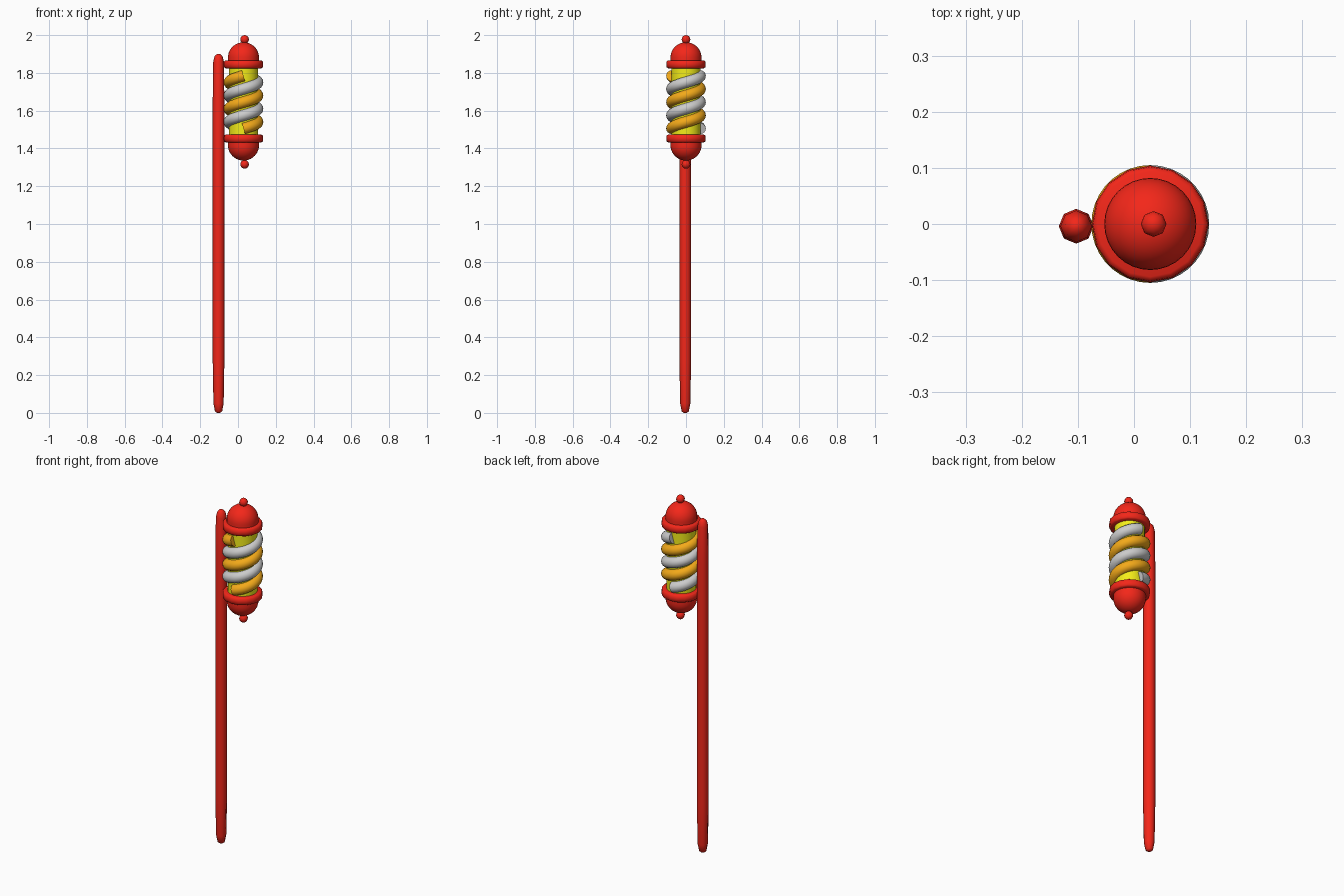
import bpy, bmesh, math
from mathutils import Vector

if "Cube" in bpy.data.objects:
    bpy.data.objects.remove(bpy.data.objects["Cube"])

CX = 0.029  # axis of the striped lamp


def material(name, rgb):
    m = bpy.data.materials.new(name)
    m.diffuse_color = (*rgb, 1)
    m.use_nodes = True
    m.node_tree.nodes["Principled BSDF"].inputs["Base Color"].default_value = m.diffuse_color
    return m


RED = material("red", (0.9, 0.02, 0.01))
YELLOW = material("yellow", (0.9, 0.85, 0.01))
ORANGE = material("orange", (0.9, 0.4, 0.01))
WHITE = material("light_grey", (0.6, 0.6, 0.6))


def finish(name, bm, mat, angle=40):
    bmesh.ops.recalc_face_normals(bm, faces=bm.faces)
    me = bpy.data.meshes.new(name)
    bm.to_mesh(me)
    bm.free()
    me.materials.append(mat)
    ob = bpy.data.objects.new(name, me)
    bpy.context.collection.objects.link(ob)
    bpy.ops.object.select_all(action='DESELECT')
    ob.select_set(True)
    bpy.context.view_layer.objects.active = ob
    bpy.ops.object.shade_smooth_by_angle(angle=math.radians(angle))
    return ob


def skin(bm, rings):
    """Bridge rings of points and cap both ends."""
    loops = [[bm.verts.new(p) for p in ring] for ring in rings]
    n = len(loops[0])
    for a, b in zip(loops, loops[1:]):
        for i in range(n):
            j = (i + 1) % n
            bm.faces.new((a[i], a[j], b[j], b[i]))
    bm.faces.new(loops[0][::-1])
    bm.faces.new(loops[-1])


def lathe(name, profile, sides, mat, x=CX, y=0.0, angle=40):
    bm = bmesh.new()
    skin(bm, [[(x + r * math.cos(2 * math.pi * i / sides),
                y + r * math.sin(2 * math.pi * i / sides), z)
               for i in range(sides)] for r, z in profile])
    return finish(name, bm, mat, angle)


def stripe(name, start, mat, z0=1.505, z1=1.785, R=0.075, r=0.03, turns=2, steps=72, sides=16):
    bm = bmesh.new()
    rings = []
    slope = (z1 - z0) / (turns * 2 * math.pi)
    for k in range(steps + 1):
        t = k / steps
        a = start + turns * 2 * math.pi * t
        out = Vector((math.cos(a), math.sin(a), 0))
        tangent = Vector((-R * math.sin(a), R * math.cos(a), slope)).normalized()
        up = tangent.cross(out)
        c = Vector((CX, 0, z0 + (z1 - z0) * t)) + out * R
        rings.append([c + r * (out * math.cos(b) + up * math.sin(b))
                      for b in (2 * math.pi * i / sides for i in range(sides))])
    skin(bm, rings)
    return finish(name, bm, mat, 50)


# Octagonal pole with rounded ends
lathe("pole", [(0.008, 0), (0.019, 0.008), (0.027, 0.05), (0.031, 0.28), (0.031, 1.65),
               (0.028, 1.86), (0.021, 1.888), (0.008, 1.9)], 8, RED, -0.103, -0.004, 50)

# Yellow core and the two spiral stripes
lathe("core", [(0.077, 1.44), (0.077, 1.85)], 32, YELLOW)
stripe("orange_stripe", -math.pi / 2, ORANGE)
stripe("white_stripe", math.pi / 2, WHITE)

# End caps: flange, dome and small knob, at top and bottom
for label, zf, s in (("top", 1.845, 1), ("bottom", 1.453, -1)):
    lathe(label + "_flange", [(0.094, zf - 0.021), (0.102, zf - 0.016), (0.104, zf),
                              (0.102, zf + 0.016), (0.094, zf + 0.021)], 16, RED, angle=60)
    zd = zf + s * 0.037
    dome = [(0.082, zf)] + [(0.082 * math.cos(a), zd + s * 0.08 * math.sin(a))
                            for a in (math.pi / 2 * i / 10 * 0.99 for i in range(11))]
    lathe(label + "_dome", dome, 32, RED)
    bm = bmesh.new()
    bmesh.ops.create_uvsphere(bm, u_segments=8, v_segments=8, radius=0.023)
    bmesh.ops.translate(bm, vec=(0.035, 0, 1.977 if s > 0 else 1.316), verts=bm.verts)
    finish(label + "_knob", bm, RED, 50)
